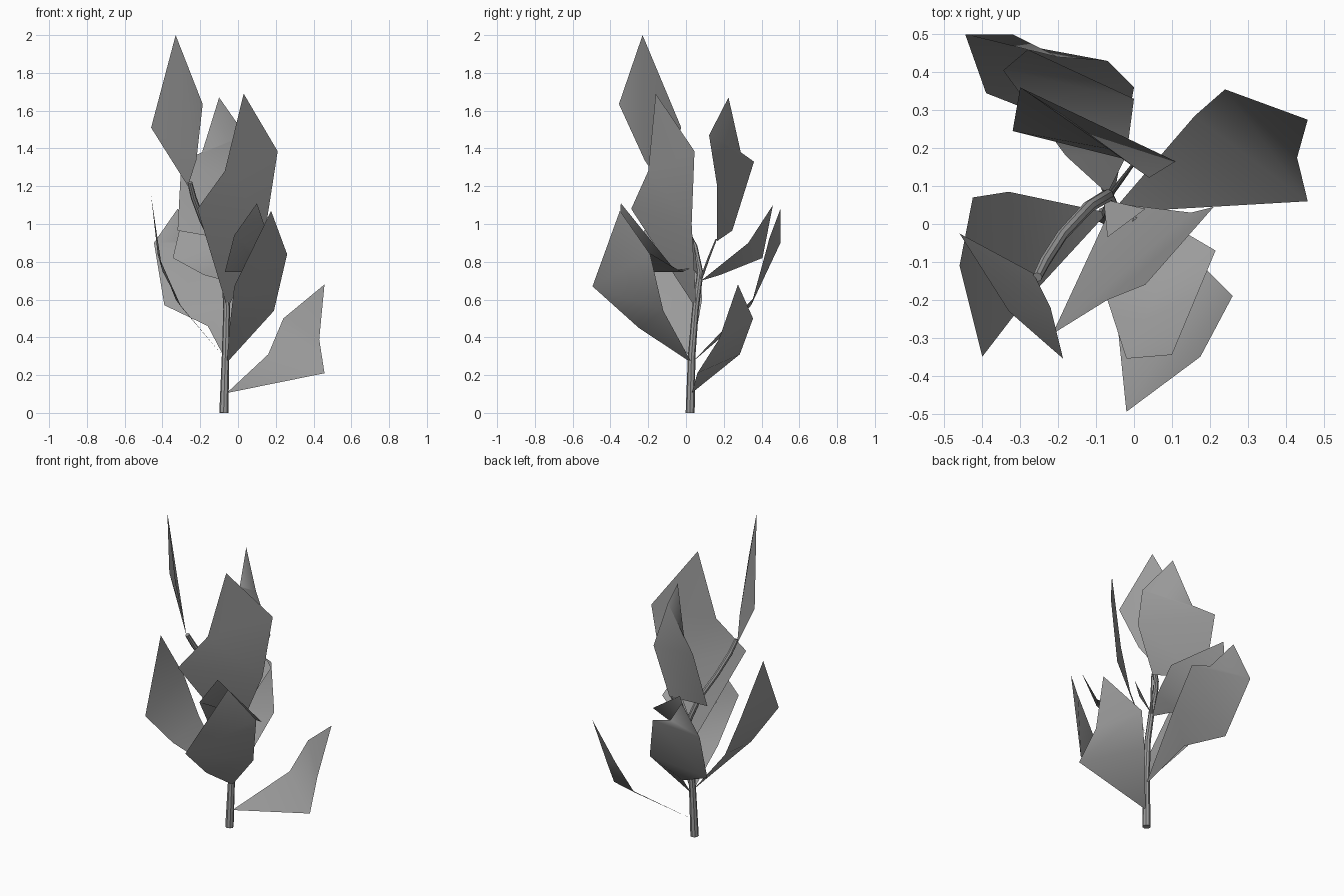
import bpy

grey = bpy.data.materials.new("dark_grey")
grey.diffuse_color = (.33, .33, .33, 1)

def tube(name, pts):
    # bevelled poly curve converted to a capped tube; each point is x, y, z, radius
    cu = bpy.data.curves.new(name, 'CURVE')
    cu.dimensions = '3D'
    cu.bevel_depth = 1.0
    cu.bevel_resolution = 2
    cu.use_fill_caps = True
    sp = cu.splines.new('POLY')
    sp.points.add(len(pts) - 1)
    for p, (x, y, z, r) in zip(sp.points, pts):
        p.co = (x, y, z, 1)
        p.radius = r
    ob = bpy.data.objects.new(name, cu)
    bpy.context.collection.objects.link(ob)
    bpy.ops.object.select_all(action='DESELECT')
    ob.select_set(True)
    bpy.context.view_layer.objects.active = ob
    bpy.ops.object.convert(target='MESH')
    bpy.ops.object.shade_smooth_by_angle()
    ob.data.materials.append(grey)

def leaf(name, *pts):
    # outline from the base round; strips run across the leaf so it bends along its length
    i, j = 1, len(pts) - 1
    faces = [(0, i, j)]
    while i < j - 1:
        faces.append((i, j - 1, j))
        if i + 1 < j - 1:
            faces.append((i, i + 1, j - 1))
        i, j = i + 1, j - 1
    me = bpy.data.meshes.new(name)
    me.from_pydata(pts, [], faces)
    me.shade_smooth()
    me.materials.append(grey)
    bpy.context.collection.objects.link(bpy.data.objects.new(name, me))

# stem and leaf stalk
tube("stem", [(-.075, .022, 0, .024), (-.066, .03, .3, .02), (-.06, .05, .55, .018),
              (-.07, .075, .74, .017), (-.12, .045, .88, .016), (-.19, -.03, 1.02, .015),
              (-.235, -.1, 1.14, .015), (-.255, -.14, 1.22, .013)])
tube("back_stalk", [(-.06, .08, .71, .007), (-.03, .12, .82, .006), (0, .16, .92, .004)])

# leaves from the bottom up
leaf("right_low_leaf", (-.06, .03, .105), (.458, .06, .21), (.43, .175, .39),
     (.458, .275, .68), (.24, .355, .5), (.16, .285, .31))
leaf("front_low_leaf", (-.06, .03, .265), (.19, -.12, .54), (.26, -.19, .84),
     (.175, -.35, 1.07), (-.02, -.495, .67), (-.045, -.25, .45))
leaf("left_low_leaf", (-.07, .03, .29), (-.3, -.22, .56), (-.4, -.35, .75),
     (-.46, -.11, 1.15), (-.425, .07, .84), (-.33, .085, .6))
leaf("back_low_leaf", (-.06, .035, .27), (0, .36, .61), (-.07, .43, .88), (-.2, .44, .92),
     (-.32, .5, 1.08), (-.445, .5, .9), (-.39, .345, .57), (-.16, .255, .46))
leaf("back_middle_leaf", (-.07, .08, .7), (-.02, .18, .78), (0, .33, .9),
     (-.28, .46, 1.1), (-.345, .405, .82), (-.18, .18, .73))
leaf("front_middle_leaf", (0, .02, .765), (.13, -.02, .745), (.215, -.07, .77),
     (.1, -.345, 1.11), (-.02, -.355, .94), (-.07, -.2, .745))
leaf("front_high_leaf", (-.055, .055, .55), (.15, .03, 1.0), (.21, .045, 1.385),
     (.03, -.16, 1.69), (-.07, -.2, 1.28), (-.215, -.29, 1.08))
leaf("back_high_leaf", (0, .165, .91), (.11, .165, 1.2), (.04, .122, 1.47),
     (-.1, .225, 1.67), (-.19, .29, 1.38), (-.3, .36, 1.33), (-.32, .245, .965))
leaf("small_bud_leaf", (-.08, .065, .72), (.03, .04, .92), (-.07, -.035, .88))
leaf("top_leaf", (-.265, -.13, 1.2), (-.22, -.22, 1.34), (-.187, -.355, 1.635),
     (-.33, -.23, 2.0), (-.46, -.025, 1.51))
